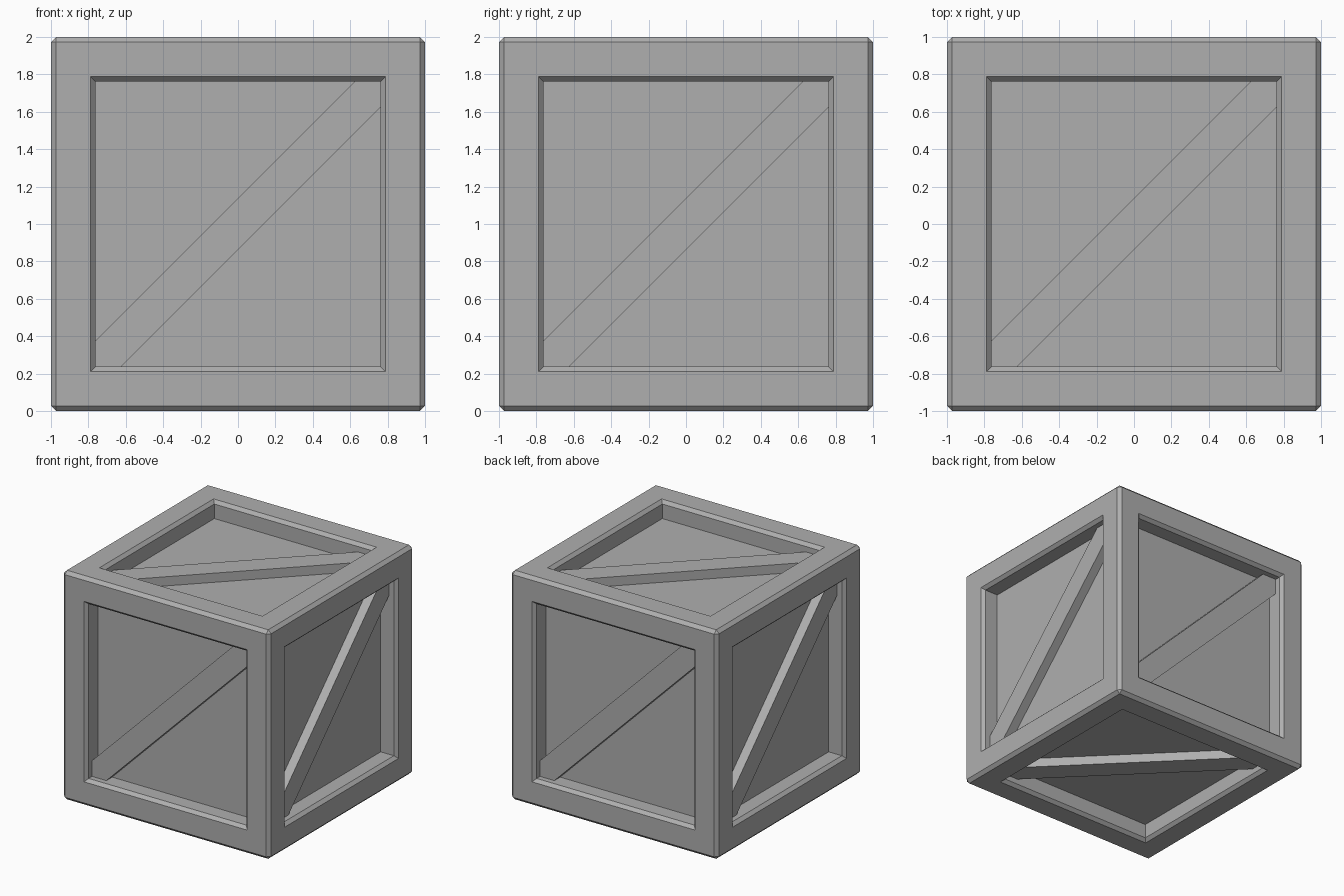
import bpy, bmesh
from math import pi
from mathutils import Matrix, Vector

if "Cube" in bpy.data.objects:
    bpy.data.objects.remove(bpy.data.objects["Cube"])

BEVEL = 0.028      # chamfer on all frame edges
OPEN = 0.788       # half width of the face opening
WALL = 0.762       # half width inside the opening
FLOOR = 0.845      # panel distance from the centre
BRACE_TOP = 0.925  # brace surface distance from the centre
W = 0.138          # brace offset along the opening edges
UP = Matrix.Translation((0, 0, 1))

# Dark grey for the whole crate
grey = bpy.data.materials.new("dark_grey")
grey.diffuse_color = (0.43, 0.43, 0.43, 1)
grey.use_nodes = True
grey.node_tree.nodes["Principled BSDF"].inputs["Base Color"].default_value = grey.diffuse_color


def add_object(name, bm):
    bmesh.ops.recalc_face_normals(bm, faces=bm.faces)
    mesh = bpy.data.meshes.new(name)
    bm.to_mesh(mesh)
    bm.free()
    mesh.materials.append(grey)
    obj = bpy.data.objects.new(name, mesh)
    bpy.context.collection.objects.link(obj)
    return obj


# Crate body: chamfered cube with a recessed panel in each side
bm = bmesh.new()
bmesh.ops.create_cube(bm, size=2, matrix=UP)
bmesh.ops.bevel(bm, geom=bm.edges[:], offset=BEVEL, segments=1,
                profile=0.5, affect='EDGES')
bm.normal_update()
sides = [f for f in bm.faces if f.calc_area() > 1]
for thickness, depth in ((1 - BEVEL - OPEN, 0),
                         (OPEN - WALL, -BEVEL),
                         (0, -(1 - BEVEL - FLOOR))):
    bmesh.ops.inset_individual(bm, faces=sides, thickness=thickness,
                               depth=depth, use_even_offset=True)
    bm.normal_update()
add_object("crate_frame", bm)

# Diagonal braces: one hexagonal board per side, trimmed to the opening
a = WALL
outline = [(-a, -a), (-a + W, -a), (a, a - W), (a, a), (a - W, a), (-a, -a + W)]
turns = {
    "top": Matrix.Identity(4),
    "bottom": Matrix.Rotation(pi, 4, 'X'),
}
for i, side in enumerate(("front", "right", "back", "left")):
    turns[side] = Matrix.Rotation(i * pi / 2, 4, 'Z') @ Matrix.Rotation(pi / 2, 4, 'X')

for side, turn in turns.items():
    bm = bmesh.new()
    face = bm.faces.new([bm.verts.new((u, v, FLOOR)) for u, v in outline])
    ext = bmesh.ops.extrude_face_region(bm, geom=[face], use_keep_orig=True)
    raised = [g for g in ext["geom"] if isinstance(g, bmesh.types.BMVert)]
    bmesh.ops.translate(bm, verts=raised, vec=Vector((0, 0, BRACE_TOP - FLOOR)))
    bm.transform(UP @ turn)
    add_object(side + "_brace", bm)
